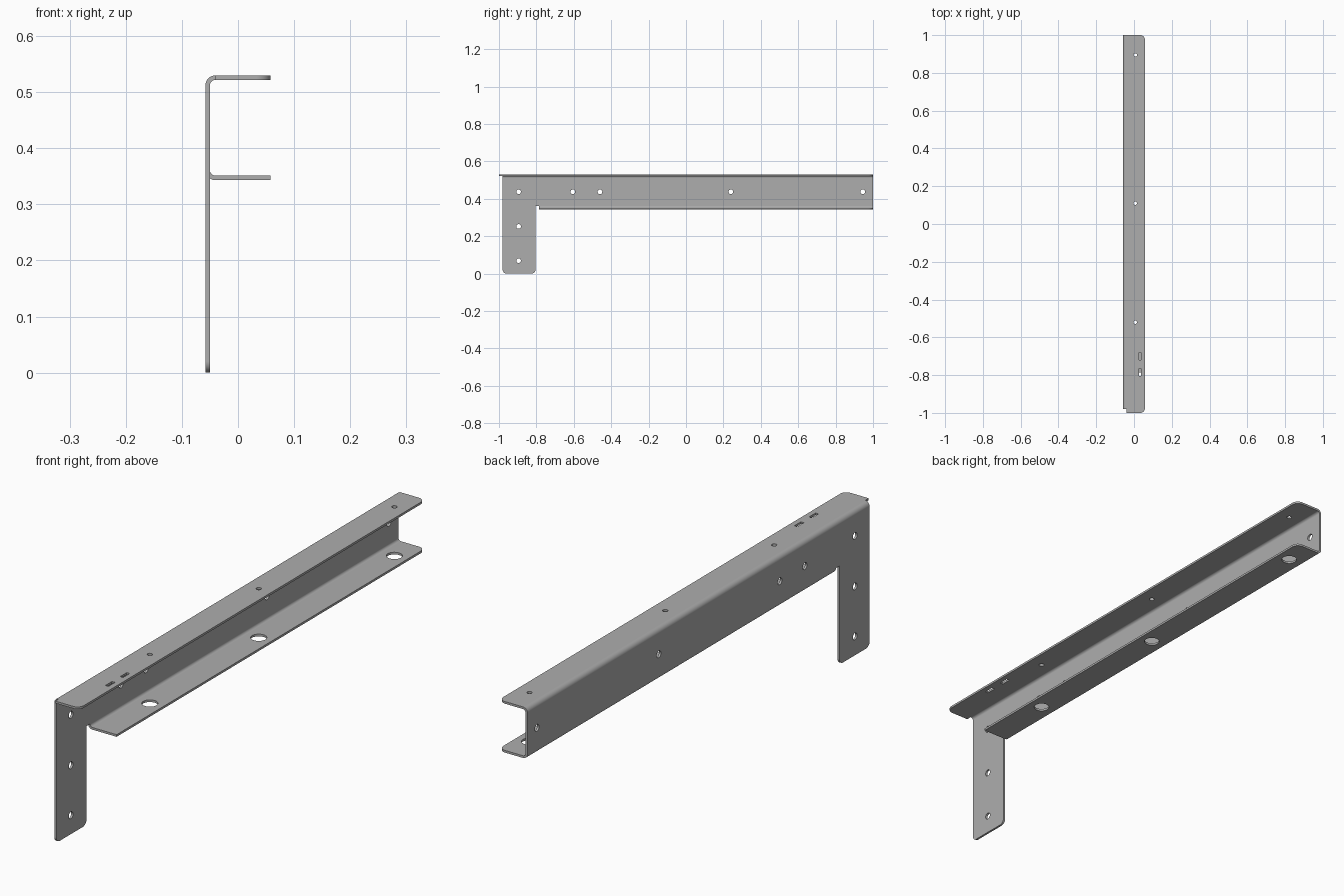
import bpy, bmesh, math
from mathutils import Vector

if "Cube" in bpy.data.objects:
    bpy.data.objects.remove(bpy.data.objects["Cube"])

T = 0.008            # sheet thickness
R = 0.018            # outer bend radius
X0, X1 = -0.058, 0.058
ZT, ZB = 0.53, 0.343
END, LEG0, LEG1, CH = 1.0, -0.98, -0.805, -0.785
bm = bmesh.new()


def rounded(points):
    """Outline from (u, v, corner radius) points with right-angle fillets."""
    out = []
    for i, (u, v, r) in enumerate(points):
        p = Vector((u, v))
        if r == 0:
            out.append(p)
            continue
        a = (Vector(points[i - 1][:2]) - p).normalized()
        b = (Vector(points[(i + 1) % len(points)][:2]) - p).normalized()
        for k in range(9):
            t = math.pi / 2 * k / 8
            out.append(p + r * (a + b) - r * (math.cos(t) * b + math.sin(t) * a))
    return out


def circle(u, v, r, n=24):
    return [Vector((u + r * math.cos(2 * math.pi * i / n),
                    v + r * math.sin(2 * math.pi * i / n))) for i in range(n)]


def rect(u, v, w, h):
    return [Vector((u + a * w / 2, v + b * h / 2))
            for a, b in ((-1, -1), (1, -1), (1, 1), (-1, 1))]


def plate(loops, place, normal):
    """Flat sheet filled between the outline and its holes."""
    edges = []
    for loop in loops:
        vs = [bm.verts.new(place(p.x, p.y)) for p in loop]
        edges += [bm.edges.new((vs[i - 1], vs[i])) for i in range(len(vs))]
    bmesh.ops.triangle_fill(bm, edges=edges, use_beauty=True, normal=normal)


def bend(zc, side, y0, y1, n=8):
    """Quarter-round fold between the web and a flange."""
    rows = []
    for i in range(n + 1):
        t = math.pi / 2 * i / n
        x, z = X0 + R - R * math.cos(t), zc + side * R * math.sin(t)
        rows.append([bm.verts.new((x, y, z)) for y in (y0, y1)])
    for a, b in zip(rows, rows[1:]):
        bm.faces.new((a[0], a[1], b[1], b[0]))


# web with downward leg, and its screw holes
web = rounded([(LEG0, ZT - R, 0), (END, ZT - R, 0), (END, ZB + R, 0), (CH, ZB + R, 0),
               (LEG1, ZB + R, 0), (LEG1, 0, 0.02), (LEG0, 0, 0.02)])
holes = [(y, 0.437) for y in (-0.895, -0.605, -0.46, 0.24, 0.945)]
holes += [(-0.895, 0.252), (-0.895, 0.069)]
plate([web] + [circle(y, z, 0.0125) for y, z in holes],
      lambda u, v: (X0, u, v), (-1, 0, 0))

# top flange with screw holes and two slots
ys = (-0.52, 0.11, 0.895)
top = rounded([(X0 + R, END, 0), (X1, END, 0.025), (X1, -1, 0.025),
               (X0 + R, -1, 0), (X0 + R, LEG0, 0)])
plate([top] + [circle(0.007, y, 0.009) for y in ys]
      + [rect(0.032, y, 0.012, 0.038) for y in (-0.70, -0.785)],
      lambda u, v: (u, v, ZT), (0, 0, 1))

# bottom flange with large access holes
low = rounded([(X0 + R, END, 0), (X1, END, 0.025), (X1, CH, 0), (X0 + R, CH, 0)])
plate([low] + [circle(0.007, y, 0.027, 32) for y in ys],
      lambda u, v: (u, v, ZB), (0, 0, -1))

# folds
bend(ZT - R, 1, LEG0, END)
bend(ZB + R, -1, CH, END)

# weld into one sheet, outside facing out
bmesh.ops.remove_doubles(bm, verts=bm.verts[:], dist=1e-5)
bmesh.ops.recalc_face_normals(bm, faces=bm.faces[:])
bm.normal_update()
webface = next(f for f in bm.faces if abs(f.normal.x) > 0.999)
if webface.normal.x > 0:
    bmesh.ops.reverse_faces(bm, faces=bm.faces[:])

mesh = bpy.data.meshes.new("angle_bracket")
bm.to_mesh(mesh)
bm.free()
obj = bpy.data.objects.new("angle_bracket", mesh)
bpy.context.collection.objects.link(obj)
solid = obj.modifiers.new("sheet_thickness", 'SOLIDIFY')
solid.thickness = T
solid.offset = -1
solid.use_even_offset = True

# smooth folds and holes, sharp rims, flat plates
bpy.context.view_layer.objects.active = obj
obj.select_set(True)
bpy.ops.object.modifier_apply(modifier=solid.name)
bpy.ops.object.shade_smooth_by_angle(angle=math.radians(30))
flat = obj.modifiers.new("flat_plates", 'WEIGHTED_NORMAL')
flat.keep_sharp = True
flat.weight = 100

# dark grey steel
steel = bpy.data.materials.new("grey_steel")
steel.diffuse_color = (0.42, 0.42, 0.42, 1)
steel.use_nodes = True
steel.node_tree.nodes["Principled BSDF"].inputs["Base Color"].default_value = steel.diffuse_color
obj.data.materials.append(steel)
